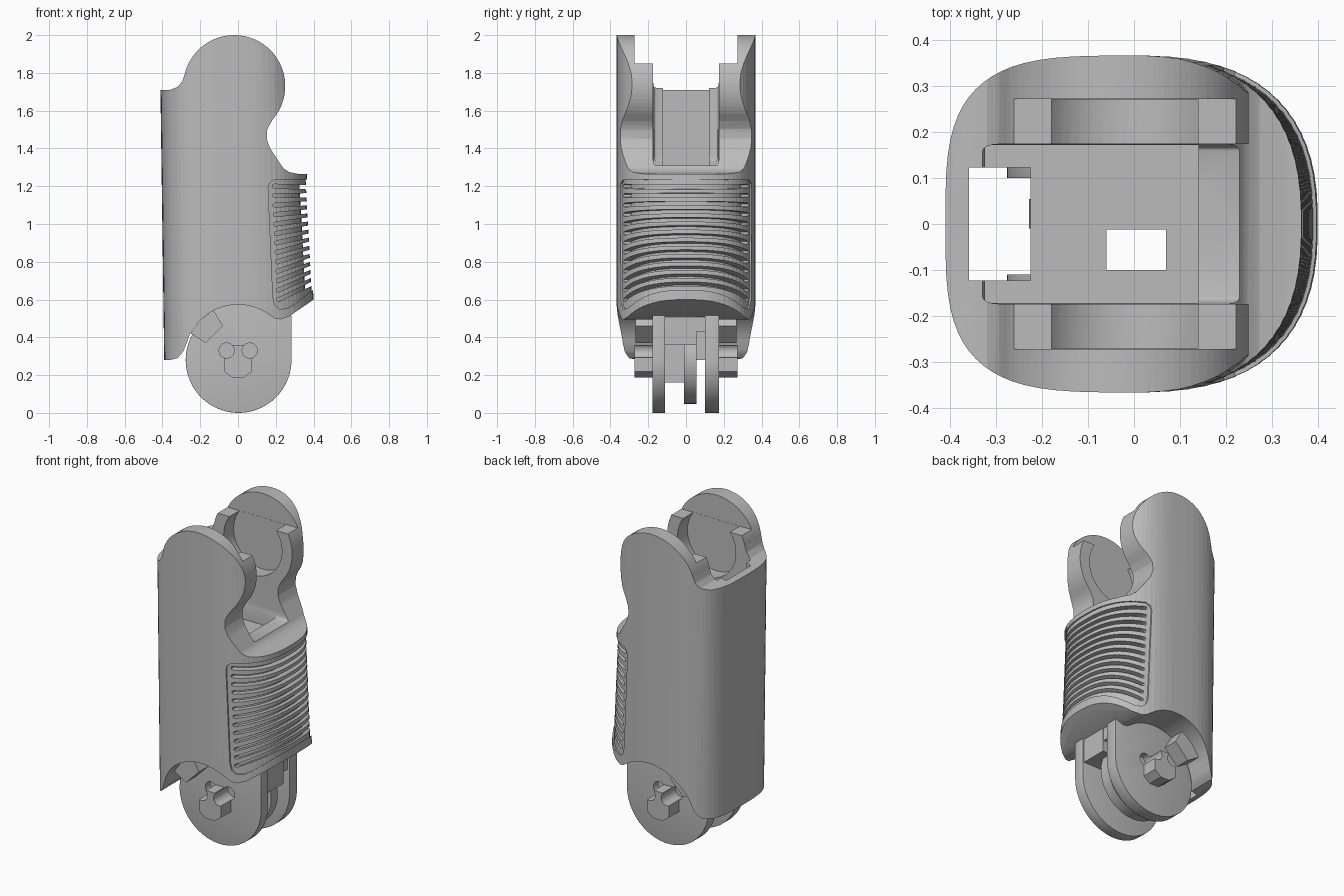
import bpy, bmesh, math

cube = bpy.data.objects.get("Cube")
if cube:
    bpy.data.objects.remove(cube, do_unlink=True)

grey = bpy.data.materials.new("plain grey")
grey.use_nodes = True
grey.diffuse_color = (0.5, 0.5, 0.5, 1)
grey.node_tree.nodes["Principled BSDF"].inputs["Base Color"].default_value = (0.5, 0.5, 0.5, 1)


def finish(name, bm):
    bmesh.ops.recalc_face_normals(bm, faces=bm.faces)
    bmesh.ops.triangulate(bm, faces=bm.faces)
    mesh = bpy.data.meshes.new(name)
    bm.to_mesh(mesh)
    bm.free()
    mesh.materials.append(grey)
    ob = bpy.data.objects.new(name, mesh)
    bpy.context.collection.objects.link(ob)
    return ob


def skin(bm, rings):
    """Join closed rings of points into a capped solid."""
    rings = [[bm.verts.new(p) for p in ring] for ring in rings]
    n = len(rings[0])
    for lo, hi in zip(rings, rings[1:]):
        for i in range(n):
            bm.faces.new((lo[i], lo[(i + 1) % n], hi[(i + 1) % n], hi[i]))
    bm.faces.new(rings[0])
    bm.faces.new(rings[-1])


def prism(name, outlines, y0, y1):
    """Extrude one or more x-z outlines along y."""
    bm = bmesh.new()
    for pts in outlines:
        skin(bm, [[(x, y, z) for x, z in pts] for y in (y0, y1)])
    return finish(name, bm)


def box(name, x0, x1, y0, y1, z0, z1):
    return prism(name, [[(x0, z0), (x1, z0), (x1, z1), (x0, z1)]], y0, y1)


def arc(cx, cz, r, a0, a1, n=32):
    angles = [math.radians(a0 + (a1 - a0) * i / n) for i in range(n + 1)]
    return [(cx + r * math.cos(a), cz + r * math.sin(a)) for a in angles]


def disc(name, cx, cz, r, y0, y1):
    return prism(name, [arc(cx, cz, r, 0, 360, 48)[:-1]], y0, y1)


def evaluated(ob):
    """Mesh after modifiers, in triangles, with its enclosed volume."""
    dg = bpy.context.evaluated_depsgraph_get()
    mesh = bpy.data.meshes.new_from_object(ob.evaluated_get(dg))
    bm = bmesh.new()
    bm.from_mesh(mesh)
    bmesh.ops.triangulate(bm, faces=bm.faces)
    volume = bm.calc_volume(signed=True)
    bm.to_mesh(mesh)
    bm.free()
    return mesh, volume


def combine(ob, tool, op="DIFFERENCE"):
    """Boolean that only keeps a sound result, trying each solver in turn."""
    before = evaluated(ob)[1]
    mod = ob.modifiers.new("cut", "BOOLEAN")
    mod.operation, mod.object = op, tool
    result = None
    for solver in ("MANIFOLD", "EXACT", "FLOAT"):
        mod.solver = solver
        mesh, volume = evaluated(ob)
        if 0.2 * before < volume < before - 1e-7:
            result = mesh
            break
    ob.modifiers.clear()
    if result:
        ob.data = result
    bpy.data.objects.remove(tool, do_unlink=True)


def round_edges(ob, width, segments):
    mod = ob.modifiers.new("round", "BEVEL")
    mod.width, mod.segments, mod.limit_method = width, segments, "ANGLE"
    mod.angle_limit = math.radians(50)
    mesh = evaluated(ob)[0]
    ob.modifiers.clear()
    ob.data = mesh


def shell(name, inset=0.0):
    """Rounded tapering column that gives the body its cross-section."""
    def ring(z):
        pts = []
        for i in range(72):
            t = math.tau * (i + 0.5) / 72
            c, s = math.cos(t), math.sin(t)
            a, n = (0.433 - 0.054 * z, 2.5) if c > 0 else (0.387 + 0.014 * z, 3.5)
            pts.append((math.copysign((a - inset) * abs(c) ** (2 / n), c),
                        math.copysign((0.367 - inset) * abs(s) ** (2 / n), s), z))
        return pts
    bm = bmesh.new()
    skin(bm, [ring(z) for z in (-0.1, 2.1)])
    return finish(name, bm)


# Body: column trimmed by its side profile
outline = [(-0.6, 0.28), (-0.36, 0.28), (-0.32, 0.29), (-0.29, 0.325)]
outline += arc(0, 0.29, 0.283, 163, 53)
outline += [(0.195, 0.5), (0.225, 0.495), (0.27, 0.51), (0.6, 0.738),
            (0.6, 1.265), (0.32, 1.265), (0.27, 1.275), (0.24, 1.295),
            (0.17, 1.4), (0.152, 1.45), (0.155, 1.5), (0.178, 1.545)]
outline += arc(-0.02, 1.73, 0.27, -33, 167, 44)
outline += [(-0.295, 1.755), (-0.32, 1.725), (-0.36, 1.71), (-0.6, 1.71)]
body = shell("body")
combine(body, prism("trim", [outline], -0.6, 0.6), "INTERSECT")

# Upper fork: open top, round sockets with a mouth, central slot
combine(body, box("fork_top", -0.7, 0.7, -0.272, 0.272, 1.85, 2.2))
combine(body, disc("socket", -0.02, 1.73, 0.2, -0.271, 0.271))
combine(body, box("mouth", -0.155, 0.125, -0.27, 0.27, 1.74, 2.2))
slot = box("slot", -0.33, 0.7, -0.174, 0.174, 1.31, 2.3)
round_edges(slot, 0.035, 4)
combine(body, slot)
combine(body, box("well", -0.325, 0.14, -0.172, 0.172, 1.24, 1.5))
combine(body, box("rear_window", -0.36, -0.225, -0.123, 0.123, -0.2, 2.2))
combine(body, box("cord_hole", -0.06, 0.07, -0.1, -0.012, -0.2, 2.2))

# Grip panel: shallow recess, then fanned grooves that leave ribs
panel = [(0.16, 1.19), (0.167, 1.215), (0.19, 1.233), (0.6, 1.237), (0.6, 0.81),
         (0.3, 0.575), (0.26, 0.553), (0.22, 0.55), (0.195, 0.57), (0.185, 0.61)]
recess = prism("recess", [panel], -0.6, 0.6)
combine(recess, shell("recess_core", 0.008))
combine(body, recess)
count = 13
for i in range(count):
    f = i / (count - 1)
    x0, z0 = 0.182 + 0.025 * f, 1.2 - 0.6 * f
    z1 = z0 + (0.6 - x0) * (-0.03 + 0.5 * f)
    h = 0.011
    groove = prism("groove", [[(x0, z0 - h * 0.6), (x0 + 0.01, z0 - h), (0.6, z1 - h),
                               (0.6, z1 + h), (x0 + 0.01, z0 + h), (x0, z0 + h * 0.6)]],
                   -0.6, 0.6)
    combine(groove, shell("groove_core", 0.042))
    combine(body, groove)

# Lower tongue: two cheeks, a middle block and a thin centre plate
tongue = arc(0.003, 0.28, 0.28, 120, 360, 48) + [(0.283, 0.512), (0.1, 0.62), (-0.1, 0.6)]
parts = [body]
for name, y0, y1 in (("front_cheek", -0.178, -0.11), ("back_cheek", 0.1, 0.175)):
    cheek = prism(name, [tongue], y0, y1)
    round_edges(cheek, 0.014, 3)
    parts.append(cheek)
block = prism("middle_block", [[(-0.2, 0.38), (0.0, 0.36), (0.275, 0.36), (0.275, 0.508),
                               (0.1, 0.62), (-0.1, 0.6), (-0.2, 0.47)]], -0.115, 0.056)
combine(block, box("block_hole", -0.06, 0.07, -0.1, -0.012, 0.2, 0.8))
bridge = box("bridge", -0.2, 0.27, 0.05, 0.105, 0.43, 0.508)
plate = disc("centre_plate", 0.003, 0.28, 0.232, -0.01, 0.055)
web = box("web", -0.2, -0.06, -0.112, -0.008, 0.16, 0.4)
parts += [block, bridge, plate, web]

# Side bosses bitten by two round holes, and the stop lugs
boss_outline = [(-0.075, 0.22), (-0.03, 0.187), (0.03, 0.187), (0.075, 0.22),
                (0.075, 0.31), (0.03, 0.36), (-0.03, 0.36), (-0.075, 0.31)]
lug_outline = [(-0.25, 0.42), (-0.17, 0.37), (-0.08, 0.46), (-0.13, 0.545), (-0.2, 0.492)]
for side, s, cheek in (("front", -1, parts[1]), ("back", 1, parts[2])):
    boss = prism(side + "_boss", [boss_outline], s * 0.17, s * 0.272)
    for x in (-0.06, 0.062):
        combine(boss, disc("bite", x, 0.33, 0.04, s * 0.13, s * 0.4))
        combine(cheek, disc("bite", x, 0.33, 0.04, s * 0.13, s * 0.4))
    parts += [boss, prism(side + "_lug", [lug_outline], s * 0.17, s * 0.268)]

# Smooth curved faces, crisp edges
bpy.ops.object.select_all(action="DESELECT")
for ob in parts:
    ob.select_set(True)
bpy.context.view_layer.objects.active = body
bpy.ops.object.shade_smooth_by_angle(angle=math.radians(28))
